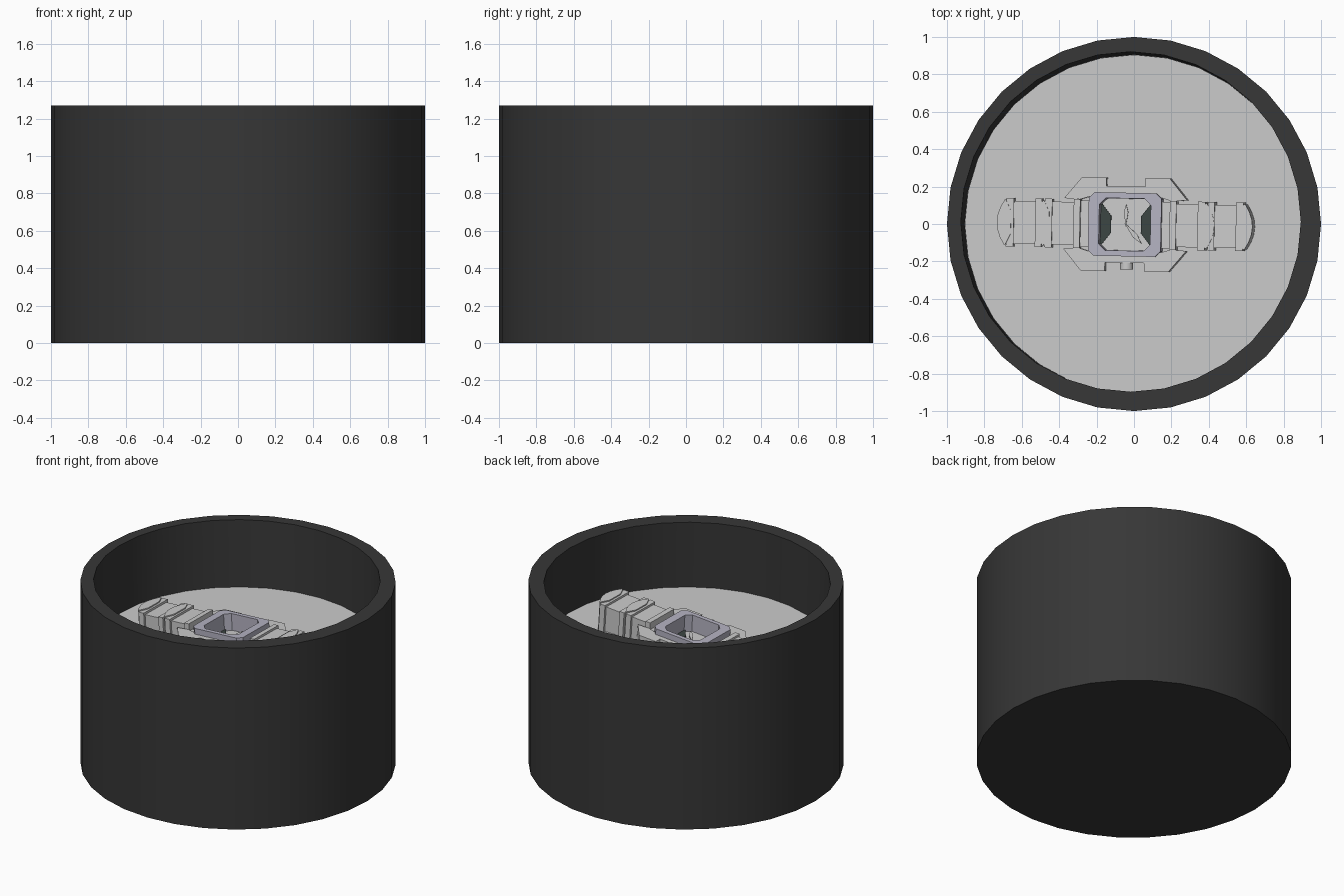
import bpy, bmesh, math
from mathutils import Matrix, Vector

if "Cube" in bpy.data.objects:
    bpy.data.objects.remove(bpy.data.objects["Cube"])

FLOOR = 0.81
# watch frame: resting on the inner disc, slightly twisted and tilted
WATCH = (Matrix.Translation((-0.04, -0.003, FLOOR)) @ Matrix.Rotation(-0.02, 4, 'Z')
         @ Matrix.Rotation(-0.065, 4, 'Y'))


def material(name, rgb):
    m = bpy.data.materials.new(name)
    m.diffuse_color = (*rgb, 1)
    m.use_nodes = True
    m.node_tree.nodes["Principled BSDF"].inputs["Base Color"].default_value = m.diffuse_color
    return m


CHARCOAL = material("charcoal", (0.038, 0.038, 0.038))
STEEL = material("pale_steel", (0.46, 0.45, 0.54))
DARK = material("dark_inlay", (0.045, 0.06, 0.055))


def finish(name, bm, mat=None, smooth=False, matrix=None):
    if matrix:
        bm.transform(matrix)
    bmesh.ops.recalc_face_normals(bm, faces=bm.faces)
    me = bpy.data.meshes.new(name)
    bm.to_mesh(me)
    bm.free()
    ob = bpy.data.objects.new(name, me)
    bpy.context.collection.objects.link(ob)
    if mat:
        me.materials.append(mat)
    if smooth:
        bpy.context.view_layer.objects.active = ob
        ob.select_set(True)
        bpy.ops.object.shade_smooth_by_angle(angle=math.radians(30))
        ob.select_set(False)
    return ob


def loft(name, loops, close=False, caps=True, **kw):
    """Bridge equal-sized vertex loops; close joins last to first."""
    bm = bmesh.new()
    rings = [[bm.verts.new(p) for p in loop] for loop in loops]
    n = len(rings[0])
    pairs = list(zip(rings, rings[1:])) + ([(rings[-1], rings[0])] if close else [])
    for a, b in pairs:
        for i in range(n):
            j = (i + 1) % n
            bm.faces.new((a[i], a[j], b[j], b[i]))
    if caps and not close:
        bm.faces.new(rings[0])
        bm.faces.new(rings[-1])
    return finish(name, bm, **kw)


def circle(r, z, cx=0, cy=0, n=32):
    return [(cx + r * math.cos(2 * math.pi * i / n), cy + r * math.sin(2 * math.pi * i / n), z)
            for i in range(n)]


def prism(name, pts, z0, z1, mat=None):
    return loft(name, [[(x, y, z) for x, y in pts] for z in (z0, z1)], mat=mat, matrix=WATCH)


def box(name, x0, x1, y0, y1, z0, z1):
    return prism(name, [(x0, y0), (x1, y0), (x1, y1), (x0, y1)], z0, z1)


def octagon(hx, hy, c, z, cy=0):
    pts = [(hx, hy - c), (hx - c, hy), (c - hx, hy), (-hx, hy - c),
           (-hx, c - hy), (c - hx, -hy), (hx - c, -hy), (hx, c - hy)]
    return [(x, y + cy, z) for x, y in pts]


# round container with open top
loft("container", [circle(1, 0), circle(1, 1.27),
                   circle(0.909, 1.27, -0.017, 0.012), circle(0.906, FLOOR - 0.02)],
     mat=CHARCOAL, smooth=True)
# inner cushion disc
loft("cushion", [circle(0.905, FLOOR - 0.01), circle(0.905, FLOOR)])

# watch bezel with a flat rim around its opening
loft("bezel", [octagon(0.195, 0.17, 0.03, -0.06), octagon(0.195, 0.17, 0.03, 0.15),
               octagon(0.138, 0.14, 0.035, 0.15), octagon(0.136, 0.138, 0.035, 0.02)],
     close=True, mat=STEEL, matrix=WATCH)
loft("dial", [octagon(0.145, 0.145, 0.04, 0.02), octagon(0.145, 0.145, 0.04, 0.035)],
     matrix=WATCH)

# shoulders above and below the bezel
shoulder = [(-0.33, 0.135), (-0.235, 0.25), (-0.105, 0.25), (-0.105, 0.205), (0.105, 0.205),
            (0.105, 0.25), (0.235, 0.25), (0.33, 0.135), (0.245, 0.13), (0.18, 0.15),
            (-0.18, 0.15), (-0.245, 0.13)]
for side, s in (("back", 1), ("front", -1)):
    prism("shoulder_" + side, [(x, y * s) for x, y in shoulder], -0.03, 0.11)


def lens(x0, x1, hy, bulge):
    """Link outline: straight inner edges with a curved outer edge."""
    out = [(x1 - bulge * (t / 3) ** 2, hy * t / 3) for t in range(-3, 4)]
    return out + [(x0 + bulge * 0.7, hy), (x0, hy * 0.5), (x0, -hy * 0.5), (x0 + bulge * 0.7, -hy)]


for side, s in (("right", 1), ("left", -1)):
    def mir(pts):
        return [(x * s, y) for x, y in pts]

    def slab(name, x0, x1, hy, z1):
        box(f"{name}_{side}", x0 * s, x1 * s, -hy, hy, -0.05, z1)

    # block joining bezel and band, dark dial inlay
    slab("joint", 0.18, 0.25, 0.125, 0.10)
    prism("inlay_" + side, mir([(0.138, -0.12), (0.138, 0.12), (0.08, 0.045), (0.08, -0.045)]),
          0.03, 0.045, DARK)
    # two band links, each a plate with end tabs and a curved cap
    for k, x in enumerate((0.24, 0.445)):
        slab(f"link_plate_{k}", x, x + 0.19, 0.115, 0.135)
        slab(f"link_tab_inner_{k}", x, x + 0.035, 0.13, 0.15)
        slab(f"link_tab_outer_{k}", x + 0.15, x + 0.19, 0.13, 0.15)
        prism(f"link_cap_{k}_{side}", mir(lens(x + 0.165, x + 0.24, 0.12, 0.04)), -0.05, 0.158)


# watch hands
def hand(name, tip, width):
    d = Vector(tip)
    n = Vector((-d.y, d.x)).normalized() * width
    m = d * 0.6
    prism(name, [tuple(-d * 0.1), tuple(m - n), tuple(d), tuple(m + n)], 0.05, 0.06)


hand("minute_hand", (0.0, 0.11), 0.012)
hand("hour_hand", (0.085, -0.1), 0.014)

# winding crown on the front edge
bm = bmesh.new()
bmesh.ops.create_cone(bm, cap_ends=True, segments=16, radius1=0.035, radius2=0.035, depth=0.08)
finish("crown", bm, smooth=True, matrix=WATCH @ Matrix.Translation((0.01, -0.2, 0.075))
       @ Matrix.Rotation(math.pi / 2, 4, 'X'))
